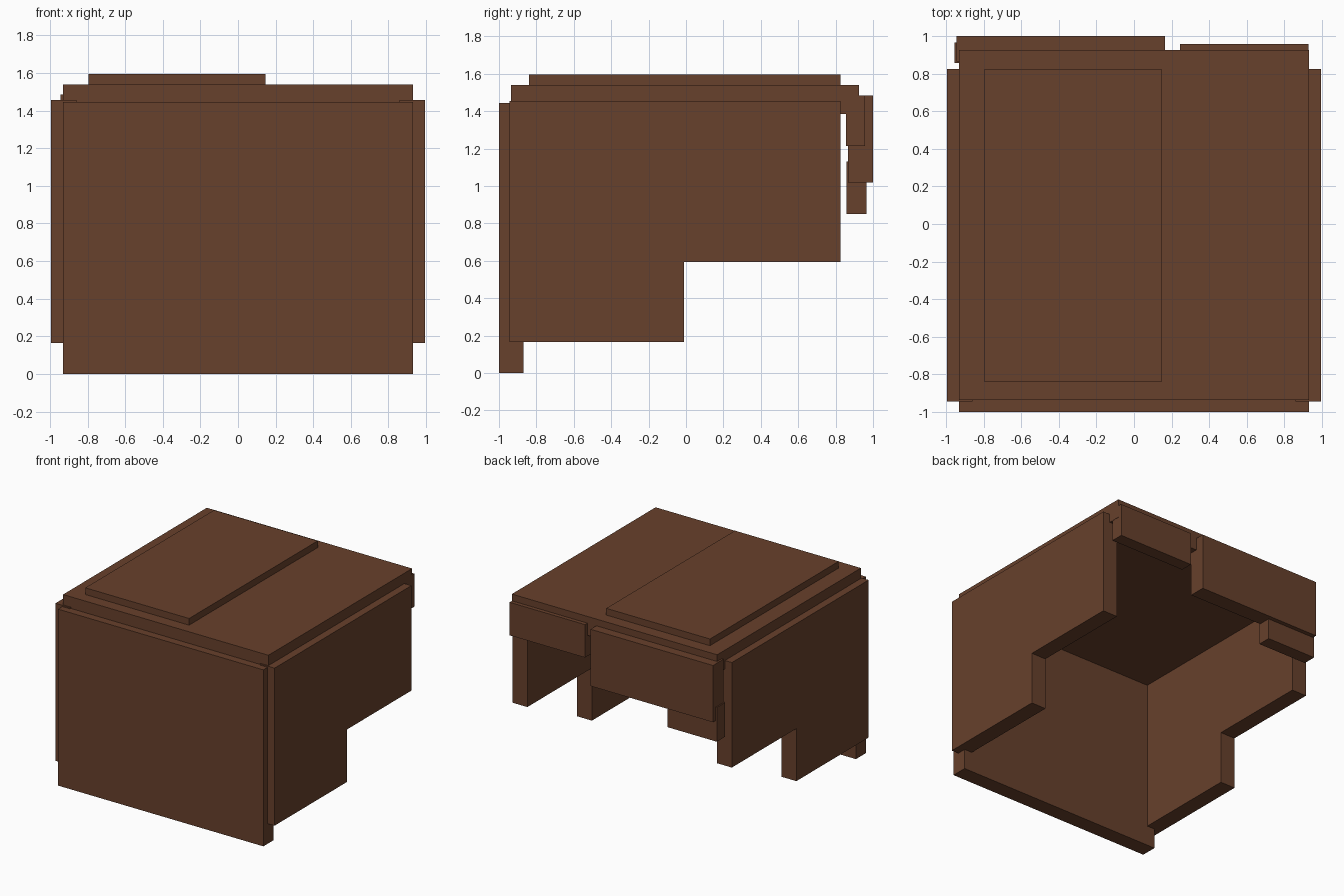
import bpy
import bmesh

cube = bpy.data.objects.get("Cube")
if cube:
    bpy.data.objects.remove(cube, do_unlink=True)

# One flat brown for every panel
brown = bpy.data.materials.new("dark_brown")
brown.use_nodes = True
colour = (0.137, 0.052, 0.025, 1)
brown.diffuse_color = colour
brown.node_tree.nodes["Principled BSDF"].inputs["Base Color"].default_value = colour


def prism(name, profile, x0, x1):
    """Extrude a (y, z) outline along x."""
    bm = bmesh.new()
    face = bm.faces.new([bm.verts.new((x0, y, z)) for y, z in profile])
    new = bmesh.ops.extrude_face_region(bm, geom=[face])["geom"]
    verts = [v for v in new if isinstance(v, bmesh.types.BMVert)]
    bmesh.ops.translate(bm, verts=verts, vec=(x1 - x0, 0, 0))
    bmesh.ops.recalc_face_normals(bm, faces=bm.faces)
    mesh = bpy.data.meshes.new(name)
    bm.to_mesh(mesh)
    bm.free()
    mesh.materials.append(brown)
    obj = bpy.data.objects.new(name, mesh)
    bpy.context.collection.objects.link(obj)


def box(name, x, y, z):
    prism(name, [(y[0], z[0]), (y[1], z[0]), (y[1], z[1]), (y[0], z[1])], *x)


# Front and top panels
box("front_panel", (-0.93, 0.93), (-1.0, -0.87), (0, 1.445))
box("top_panel", (-0.93, 0.93), (-0.935, 0.925), (1.385, 1.54))
box("raised_top_plate", (-0.795, 0.145), (-0.84, 0.825), (1.465, 1.595))

# Side panels, stepped up towards the back
side = [(-0.945, 0.165), (-0.01, 0.165), (-0.01, 0.595),
        (0.825, 0.595), (0.825, 1.455), (-0.945, 1.455)]
prism("left_side_panel", side, 0.86, 0.993)
prism("right_side_panel", side, -0.993, -0.86)

# Hanging panels at the back
box("back_panel_wide", (-0.945, 0.165), (0.865, 1.0), (1.02, 1.485))
box("back_panel_short", (0.245, 0.928), (0.855, 0.957), (1.215, 1.485))
box("back_lower_flap", (-0.955, -0.51), (0.857, 0.965), (0.85, 1.13))
